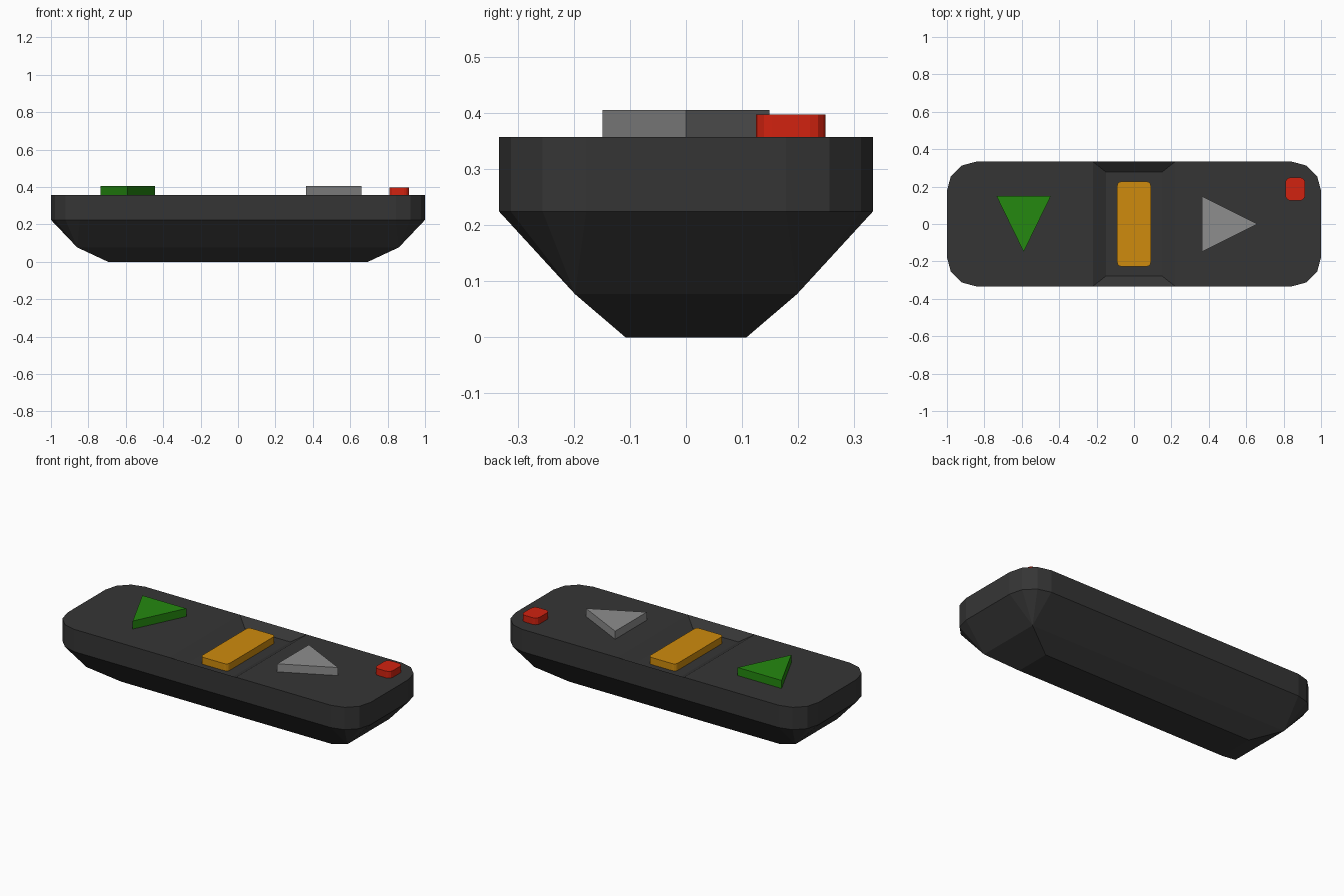
import bpy, bmesh
from math import cos, sin, radians

cube = bpy.data.objects.get("Cube")
if cube:
    bpy.data.objects.remove(cube, do_unlink=True)

TOP = 0.357      # height of the upper face
FLOOR = 0.315    # height of the recess floor


def material(name, rgb):
    m = bpy.data.materials.new(name)
    m.use_nodes = True
    m.diffuse_color = (*rgb, 1)
    m.node_tree.nodes["Principled BSDF"].inputs["Base Color"].default_value = (*rgb, 1)
    return m


def finish(name, bm, mat):
    bmesh.ops.remove_doubles(bm, verts=bm.verts, dist=0.0005)
    bmesh.ops.recalc_face_normals(bm, faces=bm.faces)
    mesh = bpy.data.meshes.new(name)
    bm.to_mesh(mesh)
    bm.free()
    mesh.materials.append(mat)
    ob = bpy.data.objects.new(name, mesh)
    bpy.context.collection.objects.link(ob)


def rounded(hx, hy, r, steps=3, notch=None):
    """Counter-clockwise rounded rectangle, with optional points on the long sides."""
    pts = []
    for i, (sx, sy) in enumerate([(1, 1), (-1, 1), (-1, -1), (1, -1)]):
        for k in range(steps + 1):
            a = radians(90 * (i + k / steps))
            pts.append((sx * (hx - r) + r * cos(a), sy * (hy - r) + r * sin(a)))
        if notch and i in (0, 2):
            pts += [(sx * notch, sy * hy), (-sx * notch, sy * hy)]
    return pts


def bridge(bm, a, b):
    n = len(a)
    for i in range(n):
        j = (i + 1) % n
        bm.faces.new((a[i], a[j], b[j], b[i]))


def button(name, outline, z0, z1, mat):
    bm = bmesh.new()
    low, high = [[bm.verts.new((x, y, z)) for x, y in outline] for z in (z0, z1)]
    bridge(bm, low, high)
    bm.faces.new(low[::-1])
    bm.faces.new(high)
    finish(name, bm, mat)


black = material("charcoal plastic", (0.036, 0.036, 0.036))
green = material("green", (0.018, 0.25, 0.005))
orange = material("amber", (0.62, 0.26, 0.004))
red = material("red", (0.64, 0.016, 0.005))
grey = material("grey", (0.27, 0.27, 0.27))

# Body: stacked outlines, tapering to sharp corners underneath
bm = bmesh.new()
rings = []
for hx, hy, r, z in [(0.695, 0.108, 0, 0), (0.86, 0.198, 0, 0.077),
                     (1, 0.333, 0.155, 0.224), (1, 0.333, 0.155, TOP)]:
    rings.append([bm.verts.new((x, y, z)) for x, y in rounded(hx, hy, r, notch=0.22)])
for lower, upper in zip(rings, rings[1:]):
    bridge(bm, lower, upper)
bm.faces.new(rings[0][::-1])

# Upper face: two end panels around a sunken middle panel
rim = rings[-1]
bm.faces.new(rim[15:] + rim[:5])
bm.faces.new(rim[5:15])
floor = [bm.verts.new((x, y, FLOOR)) for x, y in rounded(0.15, 0.278, 0, steps=1)[::2]]
bridge(bm, [rim[4], rim[5], rim[14], rim[15]], floor)
bm.faces.new(floor)
finish("body", bm, black)

# Buttons
button("centre_button", rounded(0.09, 0.227, 0.022), FLOOR - 0.005, TOP, orange)
button("down_button", [(-0.735, 0.149), (-0.59, -0.149), (-0.445, 0.149)][::1],
       TOP - 0.005, 0.405, green)
button("side_button", [(0.363, 0.149), (0.363, -0.149), (0.66, 0)], TOP - 0.005, 0.405, grey)
button("power_button", [(x + 0.862, y + 0.187) for x, y in rounded(0.053, 0.062, 0.028)],
       TOP - 0.005, 0.397, red)
